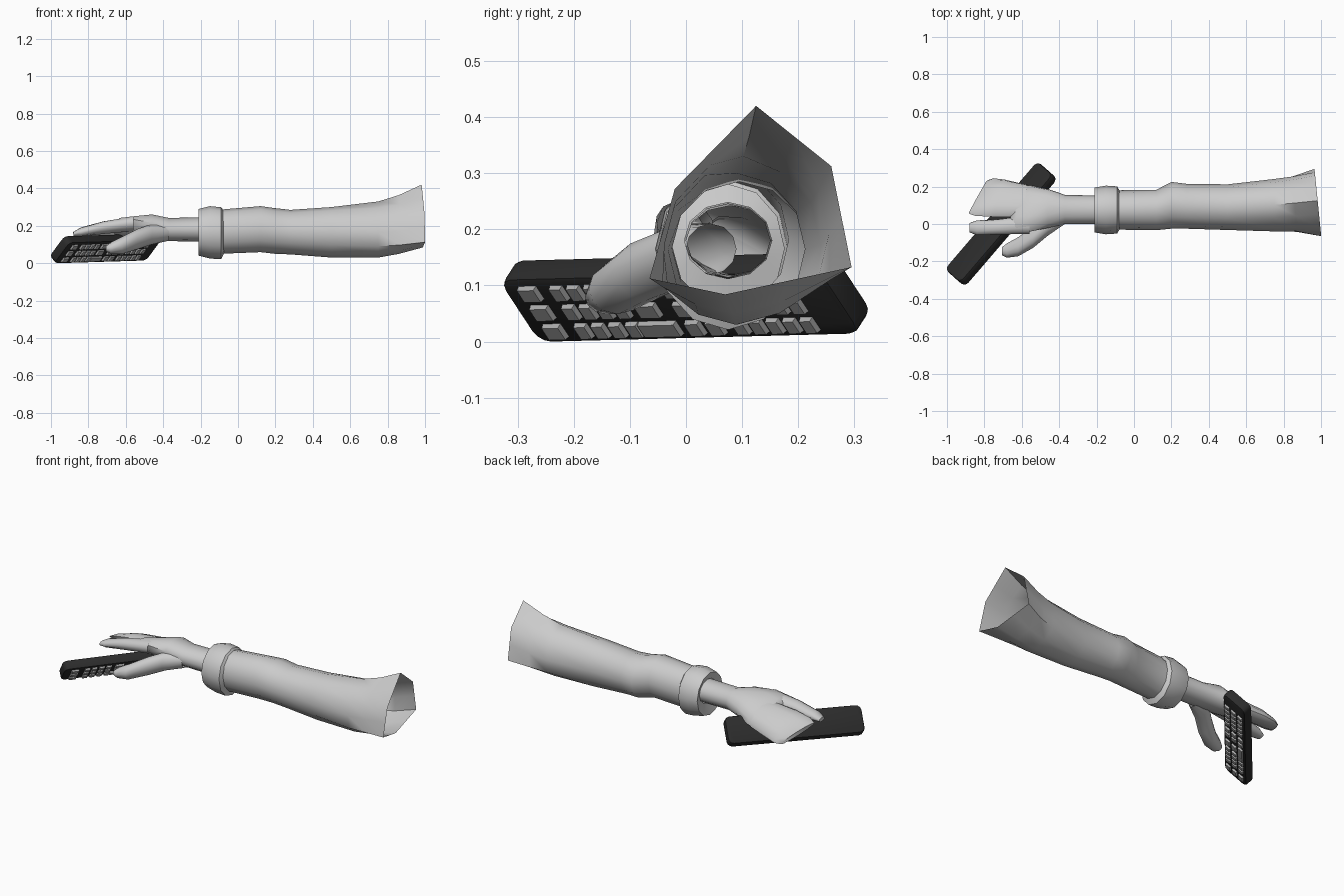
import bpy, bmesh, math
from mathutils import Matrix, Vector

if "Cube" in bpy.data.objects:
    bpy.data.objects.remove(bpy.data.objects["Cube"])


def material(name, v):
    m = bpy.data.materials.new(name)
    m.diffuse_color = (v, v, v, 1)
    m.use_nodes = True
    m.node_tree.nodes["Principled BSDF"].inputs["Base Color"].default_value = m.diffuse_color
    return m


GREY = material("light grey", 0.60)
DARK = material("near black", 0.025)
KEY = material("key grey", 0.42)

# open sleeve end: six-sided outline in unit (y, z), counter-clockwise from the peak
HEX = [(.055, 1), (-.75, .12), (-1, -.83), (-.25, -1), (1, -.71), (.8, .36)]


def ring(x, cy, cz, ry, rz, tilt=0, skew=0, blend=0):
    """Twelve-point cross-section; blend moves it from ellipse to HEX."""
    pts = []
    c, s = math.cos(math.radians(tilt)), math.sin(math.radians(tilt))
    for i in range(12):
        a = math.pi / 2 + i * math.pi / 6
        p, q = Vector(HEX[i // 2]), Vector(HEX[(i // 2 + 1) % 6])
        h = p if i % 2 == 0 else (p + q) / 2
        e = Vector((math.cos(a), math.sin(a))).lerp(h, blend)
        u, v = e.x * ry, e.y * rz
        pts.append((x + skew * u, cy + u * c - v * s, cz + u * s + v * c))
    return pts


def finish(name, bm, mat, angle):
    bmesh.ops.recalc_face_normals(bm, faces=bm.faces)
    me = bpy.data.meshes.new(name)
    bm.to_mesh(me)
    bm.free()
    me.materials.append(mat)
    ob = bpy.data.objects.new(name, me)
    bpy.context.collection.objects.link(ob)
    bpy.ops.object.select_all(action='DESELECT')
    ob.select_set(True)
    bpy.context.view_layer.objects.active = ob
    bpy.ops.object.shade_smooth_by_angle(angle=math.radians(angle))
    return ob


def loft(name, sections, cap=False, angle=50):
    bm = bmesh.new()
    rings = [[bm.verts.new(p) for p in ring(*s)] for s in sections]
    for a, b in zip(rings, rings[1:]):
        for i in range(12):
            j = (i + 1) % 12
            bm.faces.new((a[i], a[j], b[j], b[i]))
    if cap:
        bm.faces.new(rings[-1])
    return finish(name, bm, GREY, angle)


# sleeve, open at the shoulder
loft("sleeve", [
    (-.10, .075, .168, .105, .118),
    (.12, .075, .182, .108, .123),
    (.20, .100, .172, .125, .122),
    (.28, .095, .166, .120, .119),
    (.50, .090, .165, .122, .135),
    (.75, .100, .180, .145, .150, 0, 0, .3),
    (.86, .107, .207, .157, .157, 0, -.05, .6),
    (.983, .115, .252, .180, .168, 0, -.1, 1)])

# rolled cuff
loft("cuff", [
    (-.195, .075, .180, .078, .068),
    (-.210, .075, .165, .120, .125),
    (-.150, .075, .165, .130, .140),
    (-.090, .075, .160, .126, .139),
    (-.075, .075, .166, .100, .114)], angle=35)

# wrist and palm, sloping down towards the little finger
loft("palm", [
    (-.12, .075, .180, .075, .066),
    (-.37, .078, .180, .078, .062),
    (-.46, .083, .188, .108, .070, -15),
    (-.55, .083, .178, .134, .058, -24),
    (-.63, .085, .168, .138, .045, -27),
    (-.66, .085, .160, .120, .025, -27)], True)

# three closed fingers lying together
loft("closed_fingers", [
    (-.58, .122, .162, .098, .048, -28, .1),
    (-.72, .138, .148, .112, .040, -27, .25),
    (-.80, .144, .132, .112, .029, -26, .42),
    (-.835, .144, .122, .098, .014, -26, .5)], True)

# index finger
loft("index_finger", [
    (-.56, -.002, .210, .052, .040, -15),
    (-.72, -.015, .190, .042, .034, -10),
    (-.84, -.020, .167, .039, .024),
    (-.88, -.020, .156, .025, .012)], True)

# thumb
loft("thumb", [
    (-.37, .045, .165, .045, .045),
    (-.46, .000, .155, .062, .055),
    (-.54, -.070, .128, .058, .054),
    (-.62, -.122, .095, .051, .046),
    (-.68, -.142, .080, .038, .031),
    (-.705, -.145, .077, .022, .015)], True)

# remote control frame: long axis, width axis and key-face normal
L = Vector((.65, .757, .02)).normalized()
W = Vector((.53, -.455, .71))
W = (W - L * W.dot(L)).normalized()
N = L.cross(W)
FRAME = Matrix((L, W, N)).transposed().to_4x4()
LEN, WID, THK = .76, .16, .055


def box(bm, centre, size):
    m = Matrix.Translation(centre) @ Matrix.Diagonal((*size, 1))
    return bmesh.ops.create_cube(bm, size=1, matrix=m)["verts"]


# remote body with rounded corners
bm = bmesh.new()
box(bm, (0, 0, 0), (LEN, WID, THK))
ends = [e for e in bm.edges if abs(e.verts[0].co.z - e.verts[1].co.z) > .01]
bmesh.ops.bevel(bm, geom=ends, offset=.03, segments=3, profile=.5, affect='EDGES')
rims = [e for e in bm.edges if abs(e.verts[0].co.z - e.verts[1].co.z) < .001]
bmesh.ops.bevel(bm, geom=rims, offset=.01, segments=2, profile=.5, affect='EDGES')
bm.transform(FRAME)
lo = Vector([min(v.co[k] for v in bm.verts) for k in range(3)])
hi = Vector([max(v.co[k] for v in bm.verts) for k in range(3)])
PLACE = Matrix.Translation((-1 - lo.x, -(lo.y + hi.y) / 2, -lo.z))
bm.transform(PLACE)
finish("remote_body", bm, DARK, 40)

# three rows of keys: (position along the body, key length)
KEYS = [(-.318, .044)] + [(-.25 + .04 * i, .031) for i in range(4)]
KEYS += [(.012, .036), (.06, .036)] + [(.12 + .04 * i, .031) for i in range(5)]
bm = bmesh.new()
for row in (-1, 0, 1):
    wide = [(-.07, .09 if row < 0 else .05)]
    for s, length in KEYS + wide:
        vs = box(bm, (s, row * .047, THK / 2 + .002), (length, .035, .016))
        for v in vs:  # taper the key tops
            if v.co.z > THK / 2:
                v.co.x += math.copysign(.003, s - v.co.x)
                v.co.y += math.copysign(.003, row * .047 - v.co.y)
bm.transform(PLACE @ FRAME)
finish("remote_keys", bm, KEY, 30)
